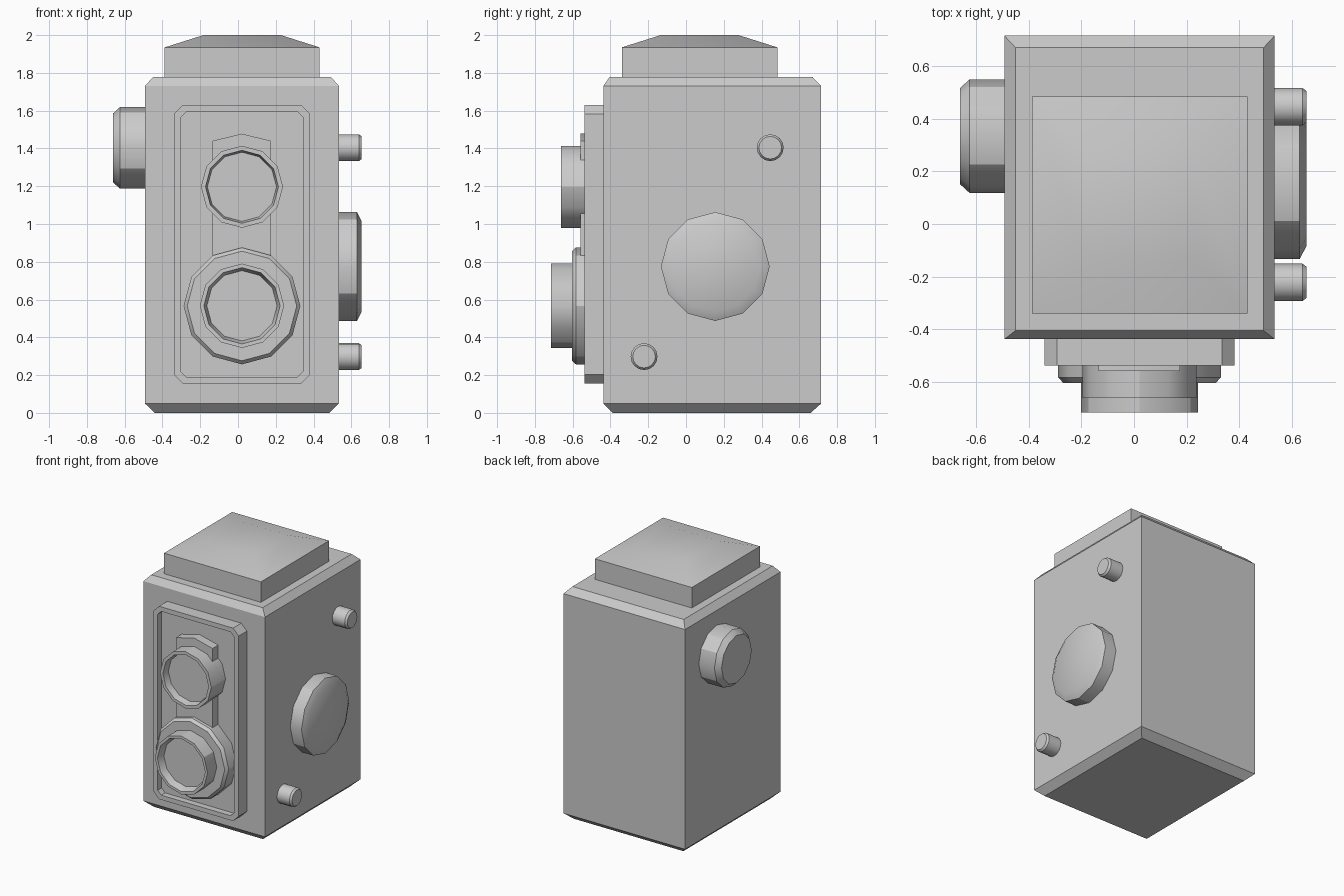
import bpy, bmesh
from math import cos, sin, tau, radians

if "Cube" in bpy.data.objects:
    bpy.data.objects.remove(bpy.data.objects["Cube"])


def loft(name, rings):
    """Join equal-length point rings in order and cap both ends."""
    bm = bmesh.new()
    rows = [[bm.verts.new(p) for p in ring] for ring in rings]
    for a, b in zip(rows, rows[1:]):
        for i in range(len(a)):
            j = (i + 1) % len(a)
            bm.faces.new((a[i], a[j], b[j], b[i]))
    bm.faces.new(rows[0][::-1])
    bm.faces.new(rows[-1])
    bmesh.ops.recalc_face_normals(bm, faces=bm.faces)
    mesh = bpy.data.meshes.new(name)
    bm.to_mesh(mesh)
    bm.free()
    obj = bpy.data.objects.new(name, mesh)
    bpy.context.collection.objects.link(obj)
    bpy.ops.object.select_all(action='DESELECT')
    bpy.context.view_layer.objects.active = obj
    obj.select_set(True)
    bpy.ops.object.shade_smooth_by_angle(angle=radians(30))
    return obj


def rect(x0, x1, y0, y1, z):
    return [(x0, y0, z), (x1, y0, z), (x1, y1, z), (x0, y1, z)]


def chamfered(x0, x1, z0, z1, c, y):
    """Upright rectangle outline with cut corners."""
    return [(x0 + c, y, z0), (x1 - c, y, z0), (x1, y, z0 + c), (x1, y, z1 - c),
            (x1 - c, y, z1), (x0 + c, y, z1), (x0, y, z1 - c), (x0, y, z0 + c)]


def turned(name, axis, u, z, profile, sides=12):
    """Round part on a horizontal axis; profile = (radius, axis position)."""
    rings = []
    for r, d in profile:
        ring = []
        for i in range(sides):
            a = tau * i / sides
            h, v = u + r * cos(a), z + r * sin(a)
            ring.append((d, h, v) if axis == 'x' else (h, d, v))
        rings.append(ring)
    return loft(name, rings)


# Main body with bevelled top and bottom edges
loft("camera_body", [rect(-.44, .483, -.388, .66, 0),
                     rect(-.493, .535, -.438, .716, .05),
                     rect(-.493, .535, -.438, .716, 1.73),
                     rect(-.45, .492, -.405, .67, 1.778)])

# Viewfinder hood with a softly sloped lid
loft("viewfinder_hood", [rect(-.388, .432, -.34, .484, 1.77),
                         rect(-.388, .432, -.34, .484, 1.935),
                         rect(-.183, .227, -.134, .278, 2.0)])

# Front plate: raised rim around a recessed panel
loft("front_plate", [chamfered(-.34, .382, .155, 1.63, .048, -.43),
                     chamfered(-.34, .382, .155, 1.63, .048, -.537),
                     chamfered(-.303, .343, .19, 1.595, .03, -.537),
                     chamfered(-.303, .343, .19, 1.595, .03, -.49)])

# Bracket linking the two lenses
bracket = [(-.135, .6), (.175, .6), (.175, 1.44), (.02, 1.478), (-.135, 1.44)]
loft("lens_bracket", [[(x, y, z) for x, z in bracket] for y in (-.48, -.558)])

# Viewing lens, taking lens and its base ring
turned("upper_lens", 'y', .021, 1.197,
       [(.217, -.48), (.217, -.662), (.193, -.662), (.183, -.61)])
turned("lower_lens_ring", 'y', .021, .566,
       [(.309, -.48), (.309, -.583), (.29, -.604)])
turned("lower_lens", 'y', .021, .567,
       [(.223, -.59), (.223, -.716), (.202, -.716), (.186, -.66)])

# Controls on the right side
turned("winding_dial", 'x', .155, .775, [(.288, .52), (.288, .63), (.24, .655)])
for label, y, z in (("upper", .446, 1.404), ("lower", -.222, .298)):
    turned(label + "_side_knob", 'x', y, z,
           [(.071, .52), (.071, .64), (.06, .655)], 16)

# Focus knob on the left side
turned("focus_knob", 'x', .334, 1.403,
       [(.216, -.48), (.216, -.625), (.182, -.662)])
